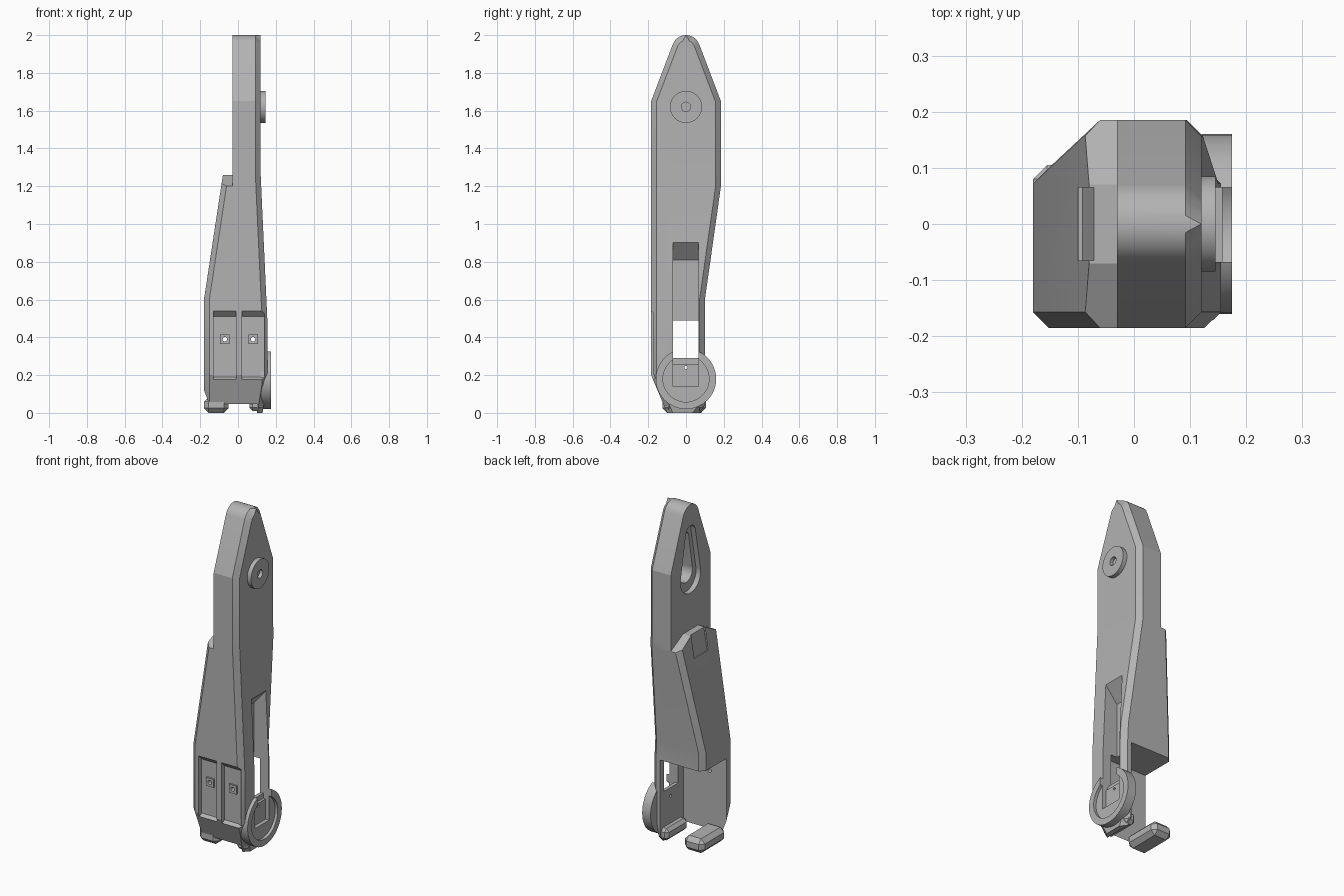
import bpy, bmesh
from math import pi, sin, cos, asin
from mathutils import Matrix, Vector

cube = bpy.data.objects.get("Cube")
if cube:
    bpy.data.objects.remove(cube, do_unlink=True)

grey = bpy.data.materials.new("plain_grey")
grey.use_nodes = True
grey.diffuse_color = (0.45, 0.45, 0.45, 1)
grey.node_tree.nodes["Principled BSDF"].inputs["Base Color"].default_value = (0.45, 0.45, 0.45, 1)


def finish(name, bm):
    bmesh.ops.recalc_face_normals(bm, faces=bm.faces)
    mesh = bpy.data.meshes.new(name)
    bm.to_mesh(mesh)
    bm.free()
    mesh.materials.append(grey)
    ob = bpy.data.objects.new(name, mesh)
    bpy.context.collection.objects.link(ob)
    return ob


def prism(name, outline, lo, hi, axis="x"):
    """Extrude an outline of (y, z) along x, or of (x, z) along y."""
    bm = bmesh.new()
    place = (lambda t, p: (t, *p)) if axis == "x" else (lambda t, p: (p[0], t, p[1]))
    face = bm.faces.new([bm.verts.new(place(lo, p)) for p in outline])
    new = bmesh.ops.extrude_face_region(bm, geom=[face])["geom"]
    bmesh.ops.translate(bm, vec=Vector(place(hi, (0, 0))) - Vector(place(lo, (0, 0))),
                        verts=[v for v in new if isinstance(v, bmesh.types.BMVert)])
    return finish(name, bm)


def box(name, x, y, z, chamfer=0):
    ob = prism(name, [(y[0], z[0]), (y[1], z[0]), (y[1], z[1]), (y[0], z[1])], *x)
    if chamfer:
        bm = bmesh.new()
        bm.from_mesh(ob.data)
        bmesh.ops.bevel(bm, geom=bm.edges[:], offset=chamfer, segments=1, affect="EDGES")
        bm.to_mesh(ob.data)
        bm.free()
    return ob


def arc(cy, cz, r, a, b, n):
    return [(cy + r * cos(a + (b - a) * i / n), cz + r * sin(a + (b - a) * i / n)) for i in range(n + 1)]


def disc(name, z, r, lo, hi, n=48):
    return prism(name, arc(0, z, r, 0, 2 * pi, n)[:-1], lo, hi)


def teardrop(r_low, z_low, r_top, z_top):
    a = asin((r_low - r_top) / (z_top - z_low))
    return arc(0, z_top, r_top, a, pi - a, 12) + arc(0, z_low, r_low, pi - a, 2 * pi + a, 24)


def boolean(ob, other, operation="DIFFERENCE"):
    mod = ob.modifiers.new("cut", "BOOLEAN")
    mod.object, mod.operation, mod.solver = other, operation, "EXACT"
    bpy.context.view_layer.objects.active = ob
    bpy.ops.object.modifier_apply(modifier=mod.name)
    bpy.data.objects.remove(other, do_unlink=True)


# Body: side silhouette crossed with front silhouette
side = arc(0, 1.925, 0.075, pi * 0.115, pi * 0.885, 12) + [
    (-0.185, 1.65), (-0.185, 0.2), (-0.1, 0), (0.07, 0), (0.1, 0.04), (0.1, 0.6), (0.185, 1.2), (0.185, 1.65)]
front = [(-0.18, 0), (0.13, 0), (0.155, 0.15), (0.155, 0.5), (0.12, 1.26), (0.12, 2.1),
         (-0.03, 2.1), (-0.03, 1.26), (-0.08, 1.26), (-0.18, 0.6)]
body = prism("body", side, -0.3, 0.3)
boolean(body, prism("front_shape", front, -0.4, 0.4, "y"), "INTERSECT")

# Chamfer the rims of the outer plate and of the lower block
bm = bmesh.new()
bm.from_mesh(body.data)
bmesh.ops.dissolve_limit(bm, angle_limit=0.01, verts=bm.verts, edges=bm.edges)


def is_rim(e):
    if len(e.link_faces) != 2:
        return False
    a, b = sorted((f.normal.x for f in e.link_faces), key=abs)
    mid = (e.verts[0].co + e.verts[1].co) / 2
    return abs(a) < 0.4 and (b > 0.9 or (b < -0.9 and mid.x < -0.06)) and mid.z > 0.01 and \
        not any(abs(f.normal.z) > 0.99 for f in e.link_faces)


bmesh.ops.bevel(bm, geom=[e for e in bm.edges if is_rim(e)], offset=0.028, segments=1, affect="EDGES")
bm.to_mesh(body.data)
bm.free()

# Sloped shoulders and shallow notch at the top of the lower block
for s in (-1, 1):
    boolean(body, prism("shoulder", [(s * 0.07, 1.26), (s * 0.07, 1.3), (s * 0.3, 1.3), (s * 0.3, 1.14)], -0.3, -0.03))
boolean(body, prism("notch", [(-0.2, 1.13), (-0.092, 1.13), (-0.07, 1.27), (-0.2, 1.27)], -0.065, 0.065, "y"))

# Open bay at the lower back
boolean(body, box("bay", (-0.3, 0.1), (-0.12, 0.3), (-0.1, 0.49)))

# Stepped keyhole recess at the top of the inner face
boolean(body, prism("recess", teardrop(0.094, 1.57, 0.045, 1.83), -0.1, 0.0))
boolean(body, prism("deep_recess", teardrop(0.06, 1.59, 0.025, 1.8), -0.1, 0.07))

# Twin front pockets with sloped ends, square pads and pin holes
pocket = [(-0.25, 0.54), (-0.185, 0.54), (-0.155, 0.51), (-0.155, 0.19), (-0.185, 0.17), (-0.25, 0.17)]
for name, x0, x1, pad_x in (("right", -0.13, -0.01, -0.07), ("left", 0.02, 0.14, 0.08)):
    boolean(body, prism("pocket", pocket, x0, x1))
    pin = [(pad_x + u, 0.39 + v) for u, v in arc(0, 0, 0.012, 0, 2 * pi, 12)[:-1]]
    boolean(body, prism("pin_hole", pin, -0.3, 0, "y"))
    pad = box(name + "_pocket_pad", (pad_x - 0.025, pad_x + 0.025), (-0.165, -0.15), (0.365, 0.415))
    boolean(pad, prism("pin_hole", pin, -0.3, 0, "y"))

# Ring hub with a dished face at the bottom of the outer side
hub = disc("ring_hub", 0.18, 0.16, 0.12, 0.175)
boolean(hub, disc("dish", 0.18, 0.122, 0.158, 0.3))

# Long slot with a ramped top through the side wall and the hub
slot = [(0.06, 0.14), (0.4, 0.14), (0.4, 0.905), (0.14, 0.905), (0.06, 0.81)]
for part in (body, hub):
    boolean(part, prism("slot", slot, -0.068, 0.065, "y"))
plate = box("slot_plate", (0.1, 0.135), (-0.075, 0.072), (0.12, 0.26))
boolean(plate, disc("plate_hole", 0.24, 0.008, 0, 0.3, 12))
box("slot_step", (0.1, 0.12), (-0.075, 0.072), (0.26, 0.29))

# Feet turned into the bay
box("heel_foot", (-0.18, -0.05), (-0.125, 0.105), (0.0, 0.085), 0.025)
box("hub_foot", (0.06, 0.13), (-0.11, 0.09), (0.01, 0.08), 0.018)

# Pivot button near the top
button = disc("pivot_button", 1.62, 0.085, 0.115, 0.145)
boolean(button, disc("button_hole", 1.62, 0.025, 0.125, 0.3, 24))

for ob in (body, hub, button):
    bpy.ops.object.select_all(action="DESELECT")
    ob.select_set(True)
    bpy.context.view_layer.objects.active = ob
    bpy.ops.object.shade_smooth_by_angle(angle=0.35)
